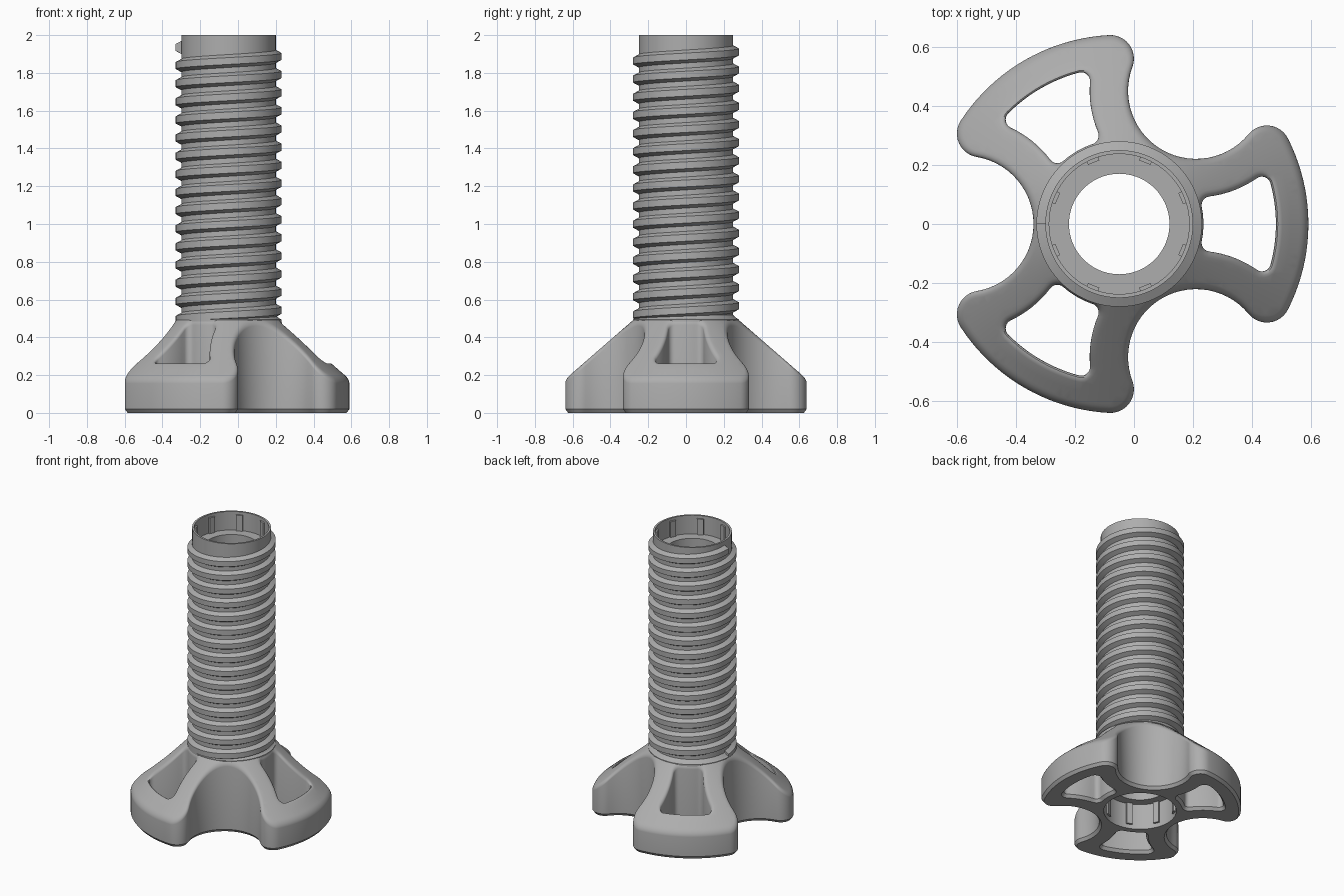
import bpy, bmesh, math
from math import cos, sin, pi, acos, atan2, hypot, radians
from mathutils import Vector
from mathutils.geometry import delaunay_2d_cdt

if "Cube" in bpy.data.objects:
    bpy.data.objects.remove(bpy.data.objects["Cube"], do_unlink=True)

AXIS_X = -0.05          # the tube axis sits left of the bounding box centre
FOOT_R = 0.64
ROUND = 0.022           # rounding of the upper foot edges
CHAMFER = 0.015         # chamfer round the sole

grey = bpy.data.materials.new("grey_plastic")
grey.use_nodes = True
COLOUR = (0.42, 0.42, 0.42, 1)
grey.diffuse_color = COLOUR
grey.node_tree.nodes["Principled BSDF"].inputs["Base Color"].default_value = COLOUR


def finish(bm, name, angle=30):
    bmesh.ops.recalc_face_normals(bm, faces=bm.faces)
    mesh = bpy.data.meshes.new(name)
    bm.to_mesh(mesh)
    bm.free()
    mesh.materials.append(grey)
    ob = bpy.data.objects.new(name, mesh)
    ob.location.x = AXIS_X
    bpy.context.collection.objects.link(ob)
    bpy.ops.object.select_all(action='DESELECT')
    ob.select_set(True)
    bpy.context.view_layer.objects.active = ob
    bpy.ops.object.shade_smooth_by_angle(angle=radians(angle))
    return ob


def polar(r, a):
    return Vector((r * cos(a), r * sin(a)))


def heading(a, b):
    d = b - a
    return atan2(d.y, d.x)


def arc(c, r, a0, a1, n):
    turn = (a1 - a0 + pi) % (2 * pi) - pi
    return [c + polar(r, a0 + turn * i / n) for i in range(n + 1)]


def tidy(points):
    out = []
    for p in points:
        if not out or (p - out[-1]).length > 1e-4:
            out.append(p)
    if (out[0] - out[-1]).length < 1e-4:
        out.pop()
    return out


def mirrored(half):
    return half + [Vector((p.x, -p.y)) for p in reversed(half)]


def rotated(points, a):
    return [Vector((p.x * cos(a) - p.y * sin(a), p.x * sin(a) + p.y * cos(a))) for p in points]


def offset(loop, t, side):
    out = []
    for i, p in enumerate(loop):
        d = (loop[(i + 1) % len(loop)] - loop[i - 1]).normalized()
        out.append(p + Vector((-d.y, d.x)) * t * side)
    return out


def inside(p, loop):
    hit = False
    for i, b in enumerate(loop):
        a = loop[i - 1]
        if (a.y > p.y) != (b.y > p.y) and p.x < a.x + (p.y - a.y) / (b.y - a.y) * (b.x - a.x):
            hit = not hit
    return hit


# Foot outlines: each scallop between two feet is one circle, filleted into the rim
O = Vector((0, 0))
SCALLOP = 0.52
C = polar(SCALLOP, pi / 3)


def fillet_centre(r, dist):
    return polar(r, pi / 3 - acos((r * r + SCALLOP ** 2 - dist ** 2) / (2 * r * SCALLOP)))


def foot_half(scallop_r, fillet):
    f = fillet_centre(FOOT_R - fillet, scallop_r + fillet)
    phi = heading(O, f)
    return (arc(C, scallop_r, -2 * pi / 3, heading(C, f), 14)
            + arc(f, fillet, heading(f, C), phi, 12) + arc(O, FOOT_R, phi, 0, 10))


def window_half(side_r, fillet, r_in, r_out):
    f1 = fillet_centre(r_in + fillet, side_r + fillet)
    f2 = fillet_centre(r_out - fillet, side_r + fillet)
    p1, p2 = heading(O, f1), heading(O, f2)
    return (arc(O, r_in, 0, p1, 4) + arc(f1, fillet, p1 + pi, heading(f1, C), 6)
            + arc(C, side_r, heading(C, f1), heading(C, f2), 8)
            + arc(f2, fillet, heading(f2, C), p2, 8) + arc(O, r_out, p2, 0, 6))


foot = mirrored(foot_half(0.23, 0.08))
turns = [-k * 2 * pi / 3 for k in range(3)]
outline = tidy([p for a in turns for p in rotated(foot, a)])
window = tidy(mirrored(window_half(0.36, 0.03, 0.285, 0.53)))
loops = [(outline, -1)] + [(rotated(window, a), 1) for a in turns]


def cone_z(r):
    return 0.5 - 0.87 * (r - 0.27)


def cap(bm, rings, loose, limits, hole):
    """Triangulate rings of (points, heights) between the limit loops."""
    pts, heights, edges = [], [], []
    for ring, zs in rings:
        n, m = len(pts), len(ring)
        edges += [(n + i, n + (i + 1) % m) for i in range(m)]
        pts += ring
        heights += zs
    pts += loose
    heights += [cone_z(p.length) for p in loose]
    vs, _, faces, orig, _, _ = delaunay_2d_cdt(pts, edges, [], 0, 1e-6)
    made = [bm.verts.new((v.x, v.y, heights[o[0]] if o else cone_z(v.length)))
            for v, o in zip(vs, orig)]
    for f in faces:
        c = sum((vs[i] for i in f), Vector((0, 0))) / len(f)
        if c.length > hole and inside(c, limits[0]) and not any(inside(c, w) for w in limits[1:]):
            bm.faces.new([made[i] for i in f])
    bmesh.ops.delete(bm, geom=[v for v in made if not v.link_faces], context='VERTS')


# Three-legged base: conical rounded top, upright walls, chamfered sole
bm = bmesh.new()
top_rings = []
for loop, side in loops:
    for k in range(5):
        t = ROUND * (1 - cos(k * pi / 8))
        drop = ROUND * (1 - sin(k * pi / 8))
        ring = offset(loop, t, side)
        top_rings.append((ring, [cone_z(p.length) - drop for p in loop] if k == 0
                          else [cone_z(p.length) - drop for p in ring]))
inner = [offset(l, ROUND * 1.1, s) for l, s in loops]
grid = [polar(0.25 + 0.03 * i, 2 * pi * (j + 0.5 * (i % 2)) / 120)
        for i in range(13) for j in range(120)]
grid = [p for p in grid if inside(p, inner[0]) and not any(inside(p, w) for w in inner[1:])]
cap(bm, top_rings, grid, [l for l, s in loops], 0.25)

sole = [offset(l, CHAMFER, s) for l, s in loops]
bore_ring = [polar(0.25, 2 * pi * i / 72) for i in range(72)]
cap(bm, [(r, [0.0] * len(r)) for r in sole + [bore_ring]], [], sole, 0.249)

for (loop, side), low in zip(loops, sole):
    rows = [[(p.x, p.y, cone_z(p.length) - ROUND) for p in loop],
            [(p.x, p.y, 0.02) for p in loop], [(p.x, p.y, 0) for p in low]]
    rows = [[bm.verts.new(v) for v in row] for row in rows]
    n = len(loop)
    for a, b in zip(rows, rows[1:]):
        for i in range(n):
            j = (i + 1) % n
            bm.faces.new((a[i], a[j], b[j], b[i]))
bmesh.ops.remove_doubles(bm, verts=bm.verts, dist=1e-5)
finish(bm, "three_legged_base", 35)

# Hollow tube with a collar above the legs and a recess at each end
profile = [(0.23, 0), (0.25, 0), (0.28, 0.1), (0.28, 0.495), (0.25, 0.51), (0.25, 2),
           (0.237, 2), (0.237, 1.87), (0.17, 1.87), (0.17, 0.18), (0.23, 0.18)]
SEG = 72
bm = bmesh.new()
cols = [[bm.verts.new((*polar(r, 2 * pi * s / SEG), z)) for r, z in profile] for s in range(SEG)]
for s in range(SEG):
    a, b = cols[s], cols[(s + 1) % SEG]
    for i in range(len(profile)):
        j = (i + 1) % len(profile)
        bm.faces.new((a[i], a[j], b[j], b[i]))
finish(bm, "hollow_tube")

# Right-handed trapezoid thread
STEPS, TURNS, Z0, Z1 = 72, 15, 0.495, 1.935
section = [(0.245, -0.037), (0.28, -0.018), (0.28, 0.018), (0.245, 0.037)]
bm = bmesh.new()
rows = []
for s in range(STEPS * TURNS + 1):
    z = Z0 + (Z1 - Z0) * s / (STEPS * TURNS)
    rows.append([bm.verts.new((*polar(r, pi + 2 * pi * s / STEPS), z + h)) for r, h in section])
for a, b in zip(rows, rows[1:]):
    for i in range(4):
        j = (i + 1) % 4
        bm.faces.new((a[i], a[j], b[j], b[i]))
bm.faces.new(rows[0])
bm.faces.new(rows[-1])
finish(bm, "screw_thread", 25)


# Eight small ribs inside each recess
def ribs(name, r_in, r_out, z0, z1):
    bm = bmesh.new()
    for k in range(8):
        mid = pi / 8 + k * pi / 4
        ends = []
        for z in (z0, z1):
            ends.append([bm.verts.new((*polar(r, mid + w), z))
                         for r, w in ((r_in, -0.09), (r_in, 0.09), (r_out, 0.09), (r_out, -0.09))])
        bm.faces.new(ends[0])
        bm.faces.new(ends[1])
        for i in range(4):
            j = (i + 1) % 4
            bm.faces.new((ends[0][i], ends[0][j], ends[1][j], ends[1][i]))
    finish(bm, name)


ribs("upper_ribs", 0.226, 0.24, 1.865, 1.98)
ribs("lower_ribs", 0.218, 0.235, 0.03, 0.185)
